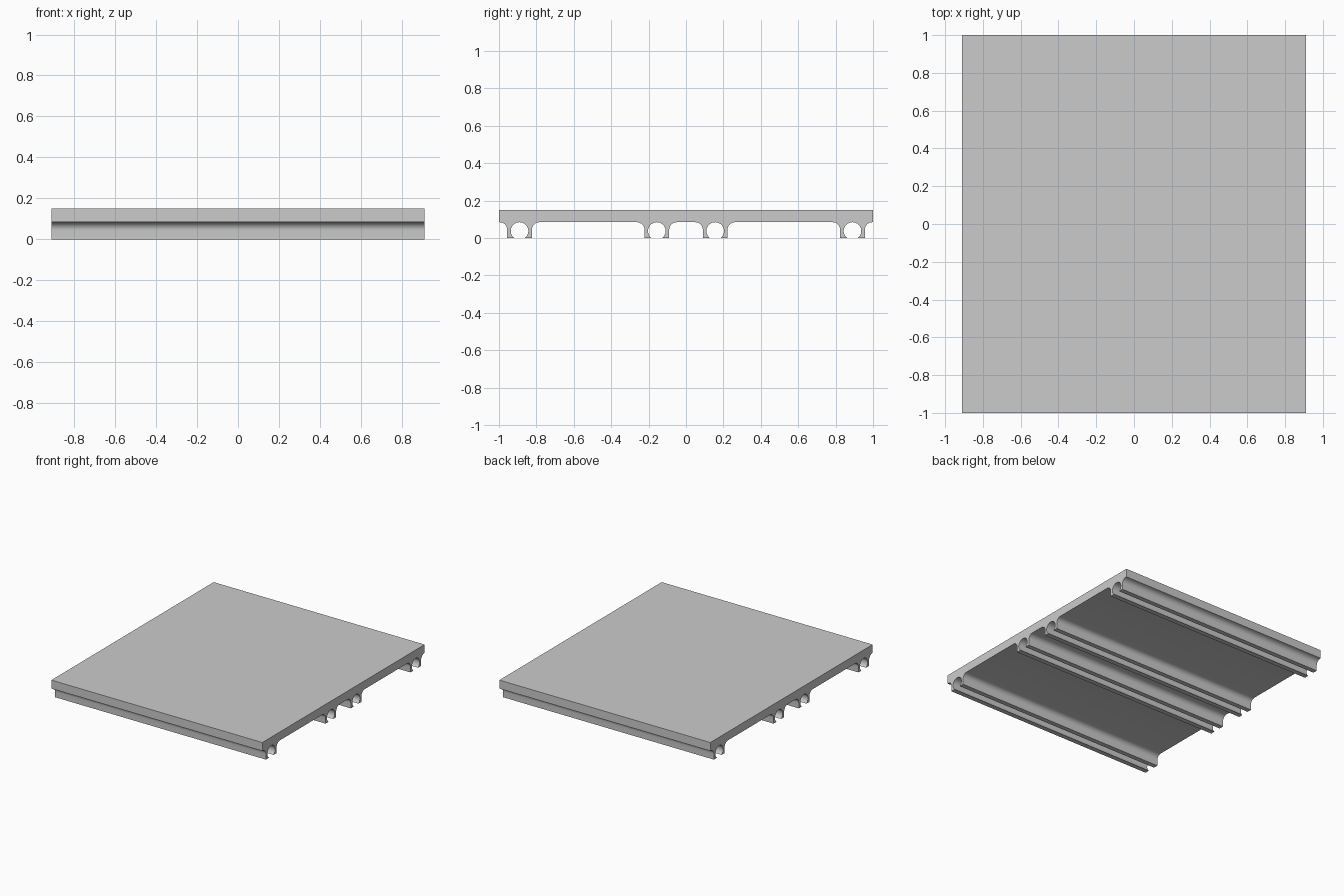
import bpy, bmesh
from math import cos, sin, asin, pi

cube = bpy.data.objects.get("Cube")
if cube:
    bpy.data.objects.remove(cube, do_unlink=True)

HALF_X, HALF_Y, TOP, UNDER = 0.91, 1.0, 0.15, 0.084
LEG, FILLET = 0.066, 0.04            # half width of a clip, root fillet radius
BORE, BORE_Z = 0.047, 0.037          # round channel inside each clip
CLIPS = (-0.89, -0.156, 0.156, 0.89)

grey = bpy.data.materials.new("plain grey")
grey.use_nodes = True
colour = (0.6, 0.6, 0.6, 1)
grey.diffuse_color = colour
grey.node_tree.nodes["Principled BSDF"].inputs["Base Color"].default_value = colour


def arc(cy, cz, r, start, end, steps):
    """Points on an arc from start to end angle."""
    angles = [start + (end - start) * i / steps for i in range(steps + 1)]
    return [(cy + r * cos(a), cz + r * sin(a)) for a in angles]


def clip_outline(y):
    """Underside outline of one clip, running towards +y."""
    lip = asin(BORE_Z / BORE)
    reach, low = LEG + FILLET, UNDER - FILLET
    return (arc(y - reach, low, FILLET, pi / 2, 0, 8)
            + [(y - LEG, 0)]
            + arc(y, BORE_Z, BORE, pi + lip, -lip, 28)
            + [(y + LEG, 0)]
            + arc(y + reach, low, FILLET, pi, pi / 2, 8))


# Cross-section: flat top, four clips along the underside
profile = [(-HALF_Y, TOP), (-HALF_Y, UNDER)]
for y in CLIPS:
    profile += clip_outline(y)
profile += [(HALF_Y, UNDER), (HALF_Y, TOP)]

# Extrude the cross-section along x
bm = bmesh.new()
face = bm.faces.new([bm.verts.new((-HALF_X, y, z)) for y, z in profile])
side = bmesh.ops.extrude_face_region(bm, geom=[face], use_keep_orig=True)
moved = [v for v in side["geom"] if isinstance(v, bmesh.types.BMVert)]
bmesh.ops.translate(bm, verts=moved, vec=(2 * HALF_X, 0, 0))
bmesh.ops.recalc_face_normals(bm, faces=bm.faces)
mesh = bpy.data.meshes.new("clip_panel")
bm.to_mesh(mesh)
bm.free()
mesh.materials.append(grey)

panel = bpy.data.objects.new("clip_panel", mesh)
bpy.context.collection.objects.link(panel)
bpy.context.view_layer.objects.active = panel
panel.select_set(True)
bpy.ops.object.shade_smooth_by_angle(angle=pi / 6)
